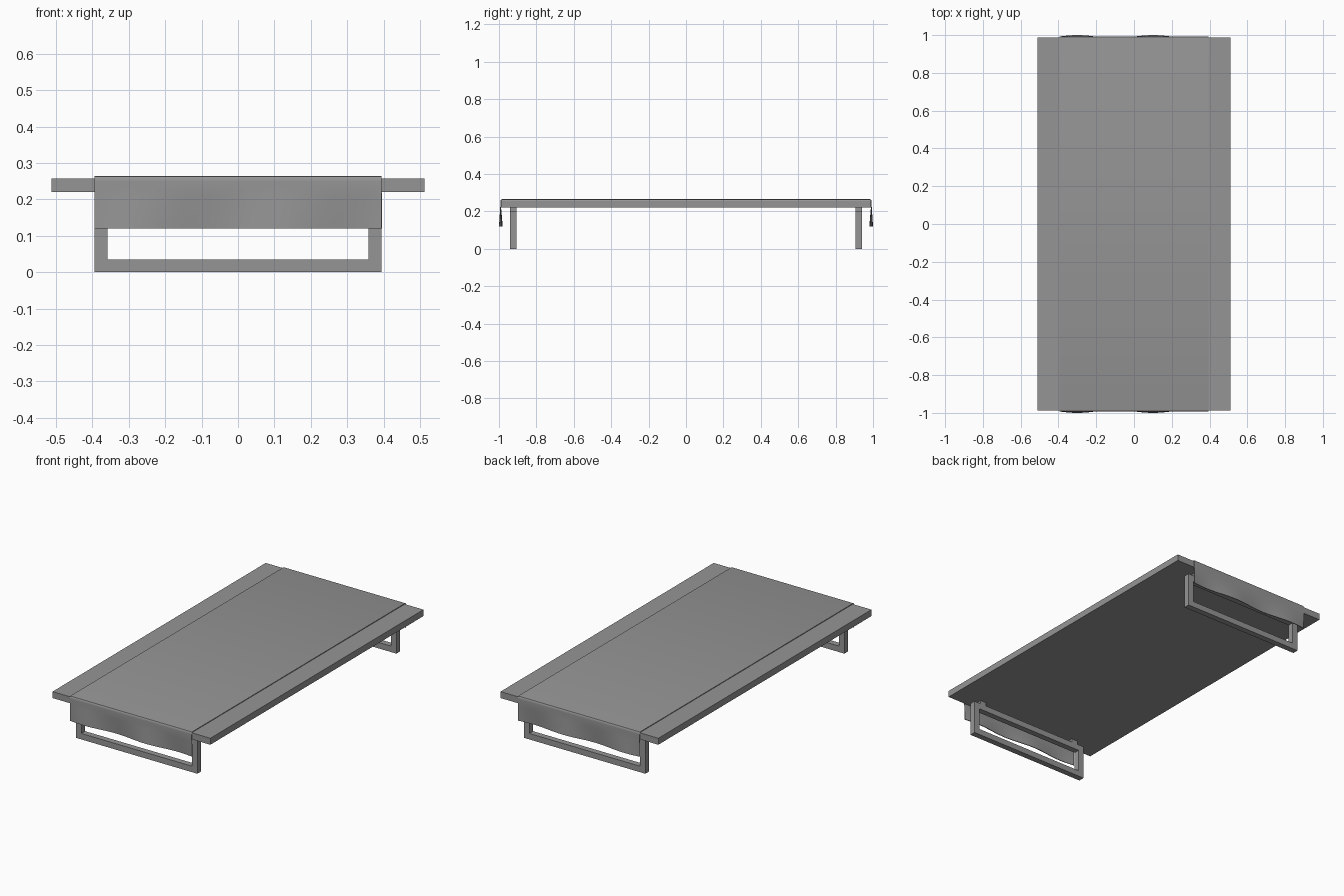
import bpy, bmesh, math

if "Cube" in bpy.data.objects:
    bpy.data.objects.remove(bpy.data.objects["Cube"])

# Dark grey shared by all parts
grey = bpy.data.materials.new("dark_grey")
grey.diffuse_color = (0.3, 0.3, 0.3, 1)
grey.use_nodes = True
grey.node_tree.nodes["Principled BSDF"].inputs["Base Color"].default_value = grey.diffuse_color


def finish(name, bm):
    bmesh.ops.recalc_face_normals(bm, faces=bm.faces)
    me = bpy.data.meshes.new(name)
    bm.to_mesh(me)
    bm.free()
    me.materials.append(grey)
    ob = bpy.data.objects.new(name, me)
    bpy.context.collection.objects.link(ob)
    return ob


def box(name, x0, x1, y0, y1, z0, z1):
    bm = bmesh.new()
    bmesh.ops.create_cube(bm, size=1)
    for v in bm.verts:
        v.co = ((x0 + x1) / 2 + v.co.x * (x1 - x0),
                (y0 + y1) / 2 + v.co.y * (y1 - y0),
                (z0 + z1) / 2 + v.co.z * (z1 - z0))
    return finish(name, bm)


# Table top
box("table_top", -0.512, 0.512, -0.988, 0.988, 0.22, 0.258)

# Rectangular loop legs with small spacer blocks under the top
W, T, H = 0.394, 0.035, 0.2
for side, label in ((-1, "front"), (1, "back")):
    y0, y1 = sorted((side * 0.905, side * 0.94))
    bm = bmesh.new()
    rings = []
    for y in (y0, y1):
        for x, a, b in ((W, 0, H), (W - T, T, H - T)):
            rings.append([bm.verts.new(p) for p in
                          ((-x, y, a), (x, y, a), (x, y, b), (-x, y, b))])
    fo, fi, bo, bi = rings
    for i in range(4):
        j = (i + 1) % 4
        for p, q in ((fo, fi), (fi, bi), (bi, bo), (bo, fo)):
            bm.faces.new((p[i], p[j], q[j], q[i]))
    finish(label + "_leg_frame", bm)
    for sx, sl in ((-1, "left"), (1, "right")):
        cx = sx * 0.33
        box(f"{label}_{sl}_spacer", cx - 0.02, cx + 0.02, y0, y1, H, 0.22)

# Cloth runner: flat over the top, hanging in soft waves at both ends
edge = [(0.983, 0.265), (0.989, 0.2635), (0.9925, 0.259), (0.993, 0.25)]
edge += [(0.993, 0.225 - 0.105 * i / 6) for i in range(7)]
path = [(-y, z) for y, z in reversed(edge)] + edge
N = 48
bm = bmesh.new()
cols = []
for i in range(N + 1):
    x = -0.395 + 0.79 * i / N
    wave = 0.008 * math.cos(2 * math.pi * (x - 0.1) / 0.4) - 0.001
    cols.append([bm.verts.new((x, y + math.copysign(1, y) * wave * max(0, (0.225 - z) / 0.105), z))
                 for y, z in path])
for a, b in zip(cols, cols[1:]):
    for k in range(len(path) - 1):
        bm.faces.new((a[k], b[k], b[k + 1], a[k + 1]))
runner = finish("cloth_runner", bm)
# Make the upper face point up so the thickness grows inward
if max(runner.data.polygons, key=lambda p: p.area).normal.z < 0:
    runner.data.flip_normals()
solid = runner.modifiers.new("thickness", 'SOLIDIFY')
solid.thickness = 0.004
solid.offset = -1
bpy.context.view_layer.objects.active = runner
runner.select_set(True)
bpy.ops.object.modifier_apply(modifier="thickness")
bpy.ops.object.shade_smooth_by_angle(angle=math.radians(35))
